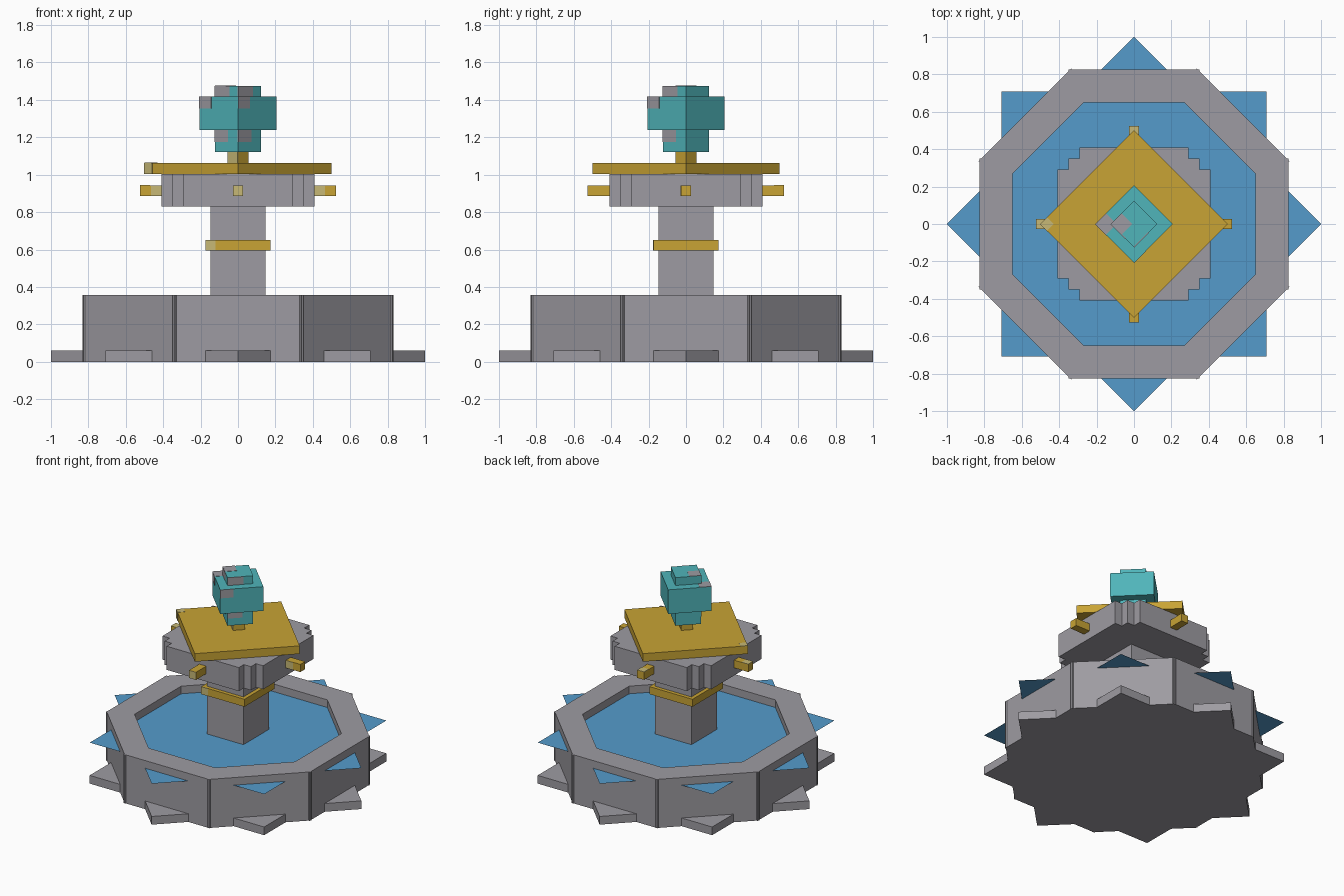
import bpy, bmesh, math
from mathutils import Matrix

cube = bpy.data.objects.get("Cube")
if cube:
    bpy.data.objects.remove(cube, do_unlink=True)


def material(name, rgb):
    m = bpy.data.materials.new(name)
    m.use_nodes = True
    m.diffuse_color = (*rgb, 1)
    m.node_tree.nodes["Principled BSDF"].inputs["Base Color"].default_value = (*rgb, 1)
    return m


STONE = material("grey stone", (0.34, 0.33, 0.36))
WATER = material("blue water", (0.09, 0.33, 0.60))
GOLD = material("gold", (0.58, 0.37, 0.035))
PALE = material("pale gold", (0.57, 0.48, 0.18))
TEAL = material("teal crystal", (0.08, 0.46, 0.49))

QUARTER = math.pi / 4


def add_object(name, bm, mat):
    bmesh.ops.recalc_face_normals(bm, faces=bm.faces)
    mesh = bpy.data.meshes.new(name)
    bm.to_mesh(mesh)
    bm.free()
    mesh.materials.append(mat)
    ob = bpy.data.objects.new(name, mesh)
    bpy.context.collection.objects.link(ob)
    return ob


def box(name, mat, x, y, z, turn=0.0):
    """Box from (low, high) ranges, then turned about the z axis."""
    bm = bmesh.new()
    size = Matrix.Diagonal((x[1] - x[0], y[1] - y[0], z[1] - z[0], 1))
    centre = Matrix.Translation((sum(x) / 2, sum(y) / 2, sum(z) / 2))
    bmesh.ops.create_cube(bm, size=1, matrix=Matrix.Rotation(turn, 4, 'Z') @ centre @ size)
    return add_object(name, bm, mat)


def block(name, mat, hx, hy, z, turn=0.0):
    return box(name, mat, (-hx, hx), (-hy, hy), z, turn)


def star(name, mat, z, height=0.0):
    """Eight-pointed star made of two crossed squares."""
    bm = bmesh.new()
    inner = math.cos(QUARTER) / math.cos(QUARTER / 2)
    verts = []
    for i in range(16):
        r = inner if i % 2 else 1.0
        a = i * QUARTER / 2
        verts.append(bm.verts.new((r * math.cos(a), r * math.sin(a), z)))
    face = bm.faces.new(verts)
    if height:
        ext = bmesh.ops.extrude_face_region(bm, geom=[face], use_keep_orig=True)
        top = [v for v in ext["geom"] if isinstance(v, bmesh.types.BMVert)]
        bmesh.ops.translate(bm, verts=top, vec=(0, 0, height))
    return add_object(name, bm, mat)


# Basin: star foot, eight wall blocks and the water sheet that pokes through
star("star_foot", STONE, 0, 0.06)
for i in range(8):
    box(f"basin_wall_{i + 1}", STONE, (-0.35, 0.35), (0.65, 0.825), (0, 0.356), i * QUARTER)
star("water_sheet", WATER, 0.3)

# Column with its gold collar
block("column", STONE, 0.148, 0.148, (0.05, 0.85))
block("column_collar", GOLD, 0.175, 0.175, (0.595, 0.65))

# Head with stepped corners
for i, (hx, hy) in enumerate([(0.408, 0.292), (0.35, 0.35), (0.292, 0.408)]):
    block(f"head_{i + 1}", STONE, hx, hy, (0.83, 1.003))

# Gold spouts on the four sides
for i, side in enumerate(["front", "left", "back", "right"]):
    box(f"{side}_spout", GOLD, (-0.028, 0.028), (-0.525, -0.4), (0.887, 0.943), i * QUARTER * 2)

# Diamond plate, neck and stacked crystal
H = math.cos(QUARTER)
block("diamond_plate", GOLD, 0.5 * H, 0.5 * H, (1.003, 1.062), QUARTER)
block("crystal_neck", GOLD, 0.055 * H, 0.055 * H, (1.062, 1.122), QUARTER)
block("crystal_core", TEAL, 0.123 * H, 0.123 * H, (1.122, 1.475), QUARTER)
block("crystal_middle", TEAL, 0.206 * H, 0.206 * H, (1.24, 1.417), QUARTER)

T = 0.002  # half the thickness of the worn patches


def side_patches(name, mat, radius, length, z, faces=2):
    """Patches at the left end of the front faces of a diamond block."""
    h = radius * H
    box(name + "_a", mat, (-h - T, -h + T), (h - length, h), z, QUARTER)
    if faces == 2:
        box(name + "_b", mat, (-h, -h + length), (-h - T, -h + T), z, QUARTER)


def top_patch(name, mat, radius, length, z):
    h = radius * H
    box(name, mat, (-h, -h + length), (h - length, h), (z - T, z + T), QUARTER)


# Worn grey patches on the crystal
side_patches("crystal_top_patch", STONE, 0.123, 0.11, (1.417, 1.475))
side_patches("crystal_middle_patch", STONE, 0.206, 0.09, (1.355, 1.417))
side_patches("crystal_low_patch", STONE, 0.123, 0.1, (1.175, 1.24))
top_patch("crystal_cap_patch", STONE, 0.123, 0.08, 1.475)
top_patch("crystal_shoulder_patch", STONE, 0.206, 0.08, 1.417)

# Pale patches on the gold parts
side_patches("plate_edge_patch", PALE, 0.5, 0.06, (1.003, 1.062), 1)
side_patches("neck_patch", PALE, 0.055, 0.055 / H, (1.062, 1.122), 1)
top_patch("plate_corner_patch", PALE, 0.5, 0.05, 1.062)
box("collar_patch", PALE, (-0.175, -0.12), (-0.175 - T, -0.175 + T), (0.595, 0.65))
box("front_spout_patch", PALE, (-0.028, 0.028), (-0.525 - T, -0.525 + T), (0.887, 0.943))
box("right_spout_top_patch", PALE, (-0.525, -0.47), (-0.028, 0.028), (0.943 - T, 0.943 + T))
box("back_spout_top_patch", PALE, (-0.028, 0.028), (0.47, 0.525), (0.943 - T, 0.943 + T))
for name, sign in (("left", 1), ("right", -1)):
    span = sorted((sign * 0.4, sign * 0.465))
    box(name + "_spout_side_patch", PALE, span, (-0.028 - T, -0.028 + T), (0.887, 0.943))
